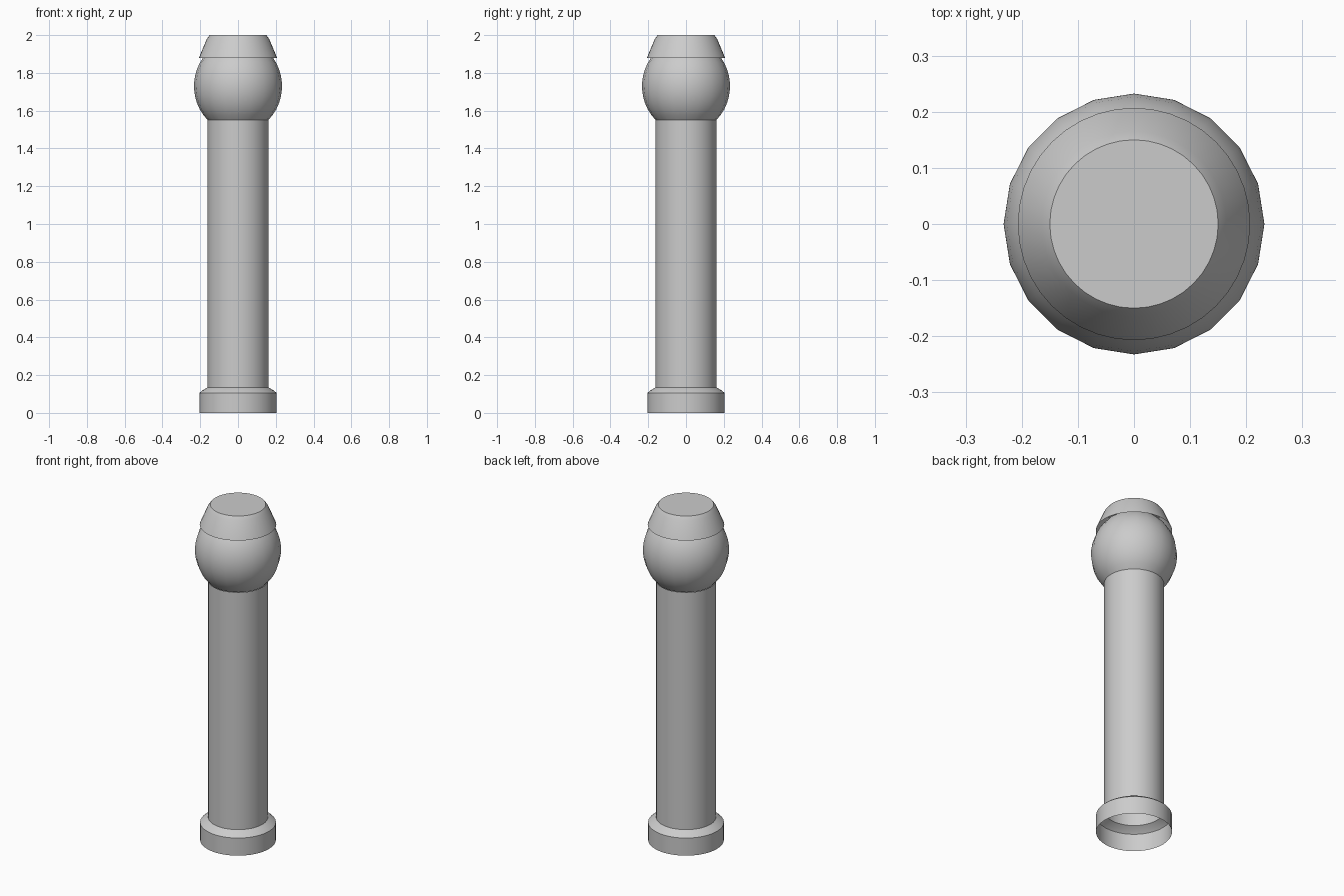
import bpy, bmesh, math

if "Cube" in bpy.data.objects:
    bpy.data.objects.remove(bpy.data.objects["Cube"])

def lathe(name, profile, sides, sharp=30):
    """Spin a (radius, z) profile around z; a zero radius closes the end."""
    bm = bmesh.new()
    rings = []
    for r, z in profile:
        n = sides if r > 1e-5 else 1
        rings.append([bm.verts.new((r * math.cos(2 * math.pi * i / sides),
                                    r * math.sin(2 * math.pi * i / sides), z))
                      for i in range(n)])
    for a, b in zip(rings, rings[1:]):
        for i in range(sides):
            j = (i + 1) % sides
            if len(b) == 1:
                bm.faces.new((a[i], a[j], b[0]))
            else:
                bm.faces.new((a[i], a[j], b[j], b[i]))
    mesh = bpy.data.meshes.new(name)
    bm.to_mesh(mesh)
    bm.free()
    ob = bpy.data.objects.new(name, mesh)
    bpy.context.collection.objects.link(ob)
    bpy.ops.object.select_all(action='DESELECT')
    ob.select_set(True)
    bpy.context.view_layer.objects.active = ob
    bpy.ops.object.shade_smooth_by_angle(angle=math.radians(sharp))
    return ob

# Hollow base collar with a chamfered shoulder
lathe("base_collar", [(0.205, 0), (0.205, 0.105), (0.19, 0.118), (0.162, 0.135)], 40)

# Straight post
lathe("post", [(0.162, 0.135), (0.162, 1.55)], 40)

# Slightly tall ball, starting at the top of the post
ball_z, ball_r, ball_h = 1.73, 0.233, 0.248
start = -math.asin(0.18 / ball_h)
steps = 16
ball = []
for k in range(steps + 1):
    t = start + (math.pi / 2 - start) * k / steps
    ball.append((ball_r * math.cos(t), ball_z + ball_h * math.sin(t)))
lathe("ball", ball, 20)

# Tapered cap with an open, overhanging rim
lathe("cap", [(0.207, 1.88), (0.165, 1.98), (0.15, 2.0), (0, 2.0)], 40, 25)
